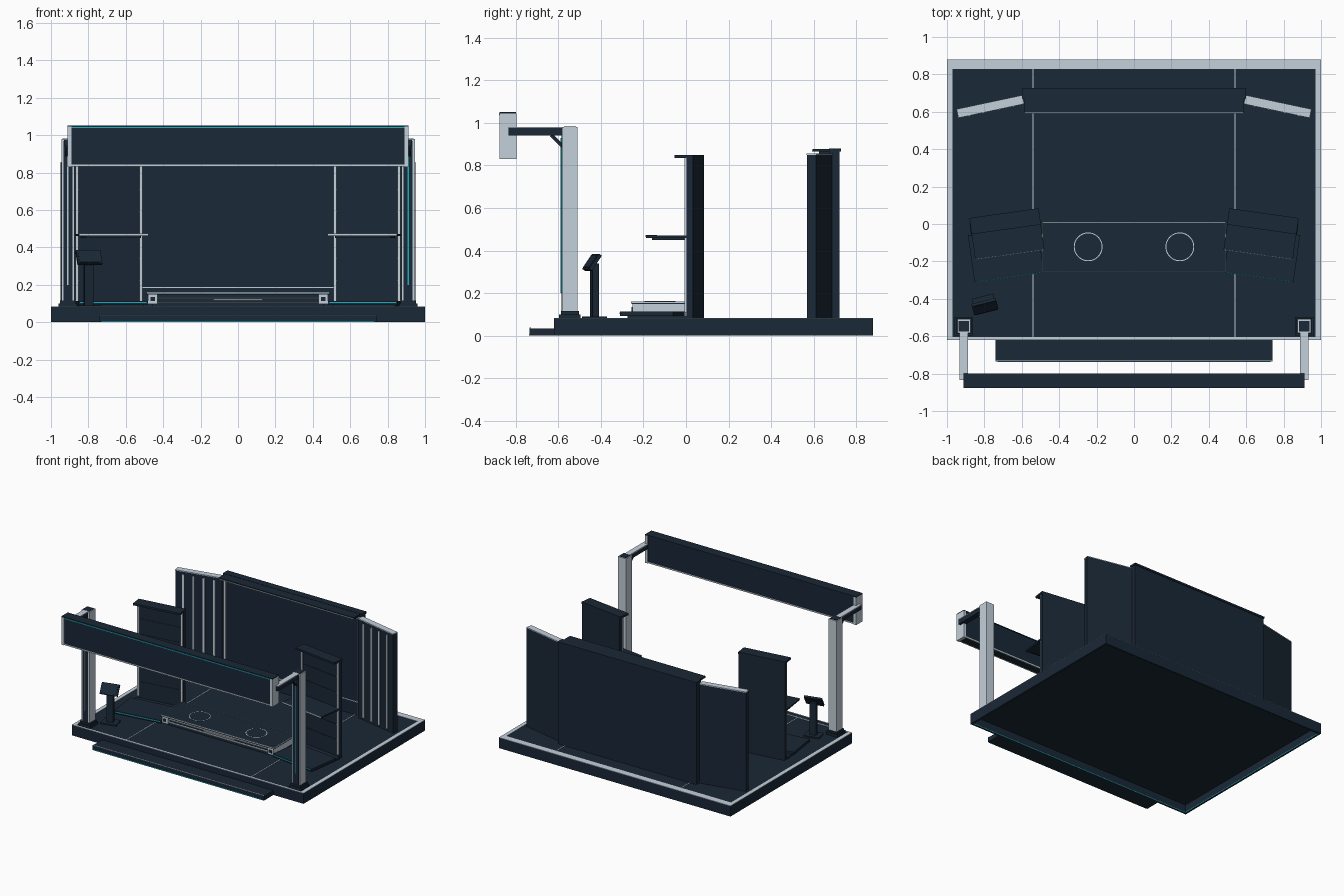
import bpy, bmesh, math
from mathutils import Matrix, Vector

cube = bpy.data.objects.get("Cube")
if cube:
    bpy.data.objects.remove(cube, do_unlink=True)


def material(name, *rgb):
    m = bpy.data.materials.new(name)
    m.use_nodes = True
    m.diffuse_color = (*rgb, 1)
    m.node_tree.nodes["Principled BSDF"].inputs["Base Color"].default_value = m.diffuse_color
    return m


NAVY = material("dark_navy", 0.01, 0.021, 0.037)
METAL = material("light_metal", 0.55, 0.63, 0.7)
CYAN = material("cyan_glow", 0.01, 0.45, 0.56)


def finish(bm, name, mat):
    me = bpy.data.meshes.new(name)
    bm.to_mesh(me)
    bm.free()
    me.materials.append(mat)
    ob = bpy.data.objects.new(name, me)
    bpy.context.collection.objects.link(ob)


def box(name, xs, ys, zs, mat, frame=Matrix()):
    """Box from three ranges, placed in an optional local frame."""
    lo, hi = (Vector(pick(r) for r in (xs, ys, zs)) for pick in (min, max))
    bm = bmesh.new()
    bmesh.ops.create_cube(bm, size=1, matrix=frame @ Matrix.Translation((lo + hi) / 2)
                          @ Matrix.Diagonal((*(hi - lo), 1)))
    finish(bm, name, mat)


def disc(name, x, y, z, radius, mat):
    bm = bmesh.new()
    bmesh.ops.create_cone(bm, cap_ends=True, segments=48, radius1=radius, radius2=radius,
                          depth=THIN, matrix=Matrix.Translation((x, y, z)))
    finish(bm, name, mat)


def turned(x, y, degrees, z=0, axis='Z'):
    return Matrix.Translation((x, y, z)) @ Matrix.Rotation(math.radians(degrees), 4, axis)


# Range helpers: mirrored about zero, around a centre, grown from a start
def wide(half):
    return (-half, half)


def mid(centre, size):
    return (centre - size / 2, centre + size / 2)


def grow(start, size):
    return (start, start + size)


THIN = 0.003
LINE = 0.006
EDGE = 0.015
TOP = 0.08
FRONT, BACK = -0.62, 0.88
SIDES = (-1, 1)

# Hollow platform: deck, skirts with glow strips below, rim trim
deck_base = TOP - EDGE
inside = 1 - EDGE
depth = (FRONT + EDGE, BACK - EDGE)
floor_trim = grow(TOP, THIN)
box("platform_deck", wide(1), (FRONT, BACK), (deck_base, TOP), NAVY)
for name, edge, inward in (("front", FRONT, EDGE), ("back", BACK, -EDGE)):
    box(name + "_skirt", wide(1), grow(edge, inward), (0, deck_base), NAVY)
    box(name + "_under_glow", wide(inside), mid(edge + inward, THIN), (0, LINE), CYAN)
for s in SIDES:
    box("side_skirt", grow(s, -s * EDGE), depth, (0, deck_base), NAVY)
    box("side_under_glow", mid(s * inside, THIN), depth, (0, LINE), CYAN)
    box("rim_side", grow(s, -s * 0.03), depth, floor_trim, METAL)
    box("floor_seam", mid(s * 0.54, LINE), depth, floor_trim, METAL)
box("rim_back", wide(1), (BACK - 0.05, BACK), floor_trim, METAL)
box("rim_front", wide(1), grow(FRONT, EDGE), floor_trim, METAL)

# Front step
step_front = -0.735
box("front_step", wide(0.74), (step_front, FRONT), (0, 0.035), NAVY)
box("step_nosing", wide(0.74), grow(step_front, LINE), grow(0.035, THIN), METAL)
box("step_glow", wide(0.73), grow(step_front, -THIN), (0, LINE), CYAN)

# Gantry posts, arms and braces
post_y = -0.546
for s, glow in zip(SIDES, (METAL, CYAN)):
    x = s * 0.91
    post_front = post_y - 0.037
    box("post_foot", mid(x, 0.1), mid(post_y, 0.1), grow(TOP, 0.02), NAVY)
    box("post_collar", mid(x, 0.085), mid(post_y, 0.085), grow(0.1, EDGE), NAVY)
    box("post", mid(x, 0.07), mid(post_y, 0.074), (0.11, 0.98), METAL)
    box("post_channel", mid(x, 0.048), grow(post_front, -THIN), (0.11, 0.97), NAVY)
    box("post_cap", mid(x, 0.056), mid(post_y, 0.056), grow(0.98, THIN), NAVY)
    box("post_light", mid(x, LINE), grow(post_front, -LINE), (0.2, 0.93), glow)
    box("arm", mid(x, 0.04), (-0.835, post_y), (0.942, 0.976), NAVY)
    box("arm_top", mid(x, 0.044), (-0.835, post_y), grow(0.976, LINE), METAL)
    brace = turned(x, -0.605, -45, 0.915, 'X')
    box("arm_brace", wide(0.012), wide(0.04), wide(0.008), NAVY, brace)

# Overhead fascia
fascia_y = -0.837
lip = 0.07
box("fascia", wide(0.89), mid(fascia_y, lip), (0.835, 1.045), NAVY)
box("fascia_cover", wide(0.912), mid(fascia_y, 0.078), grow(1.045, LINE), NAVY)
box("fascia_glow", wide(0.89), grow(fascia_y - lip / 2, -LINE), grow(1.038, LINE), CYAN)
for s in SIDES:
    box("fascia_lower_trim", wide(0.89), mid(fascia_y + s * lip / 2, LINE),
        grow(0.832, 0.01), METAL)
    box("fascia_end", (s * 0.89, s * 0.912), mid(fascia_y, TOP), (0.83, 1.045), METAL)

# Back wall with canopy lip
wall_y = 0.672
box("back_wall", wide(0.595), grow(wall_y, 0.05), (TOP, 0.873), NAVY)
box("wall_cap", wide(0.6), grow(wall_y, 0.056), grow(0.865, EDGE), NAVY)
box("wall_lip", wide(0.585), (0.595, wall_y), grow(0.865, 0.013), NAVY)
box("wall_lip_edge", wide(0.585), grow(0.595, -THIN), grow(0.865, LINE), METAL)
box("wall_lip_support", wide(0.57), (0.625, wall_y), grow(0.85, EDGE), NAVY)
for z in (0.185, 0.835):
    box("wall_line", wide(0.57), grow(wall_y, -THIN), mid(z, LINE), METAL)
for s in SIDES:
    box("wall_edge", mid(s * 0.58, 0.018), grow(wall_y, -0.012), (TOP, 0.85), METAL)

# Angled wings with vertical slats
for s in SIDES:
    f = turned(s * 0.768, 0.628, s * -12)
    box("wing", wide(0.18), wide(0.022), (TOP, 0.85), NAVY, f)
    box("wing_cap", wide(0.18), wide(0.024), grow(0.85, LINE), METAL, f)
    for i in range(4):
        box("wing_slat", mid(TOP * (i - 1.5), EDGE), grow(-0.022, -LINE), (0.1, 0.83), METAL, f)

# Side displays: panel, hood, shelf, plinth
for s in SIDES:
    f = turned(s * 0.695, 0.058, s * -8)
    face = -0.03
    shelf = -0.222
    plinth = -0.342
    box("display_panel", wide(0.183), (face, 0), (TOP, 0.835), NAVY, f)
    box("display_hood", wide(0.187), (-0.088, 0), grow(0.835, EDGE), NAVY, f)
    box("display_shelf", wide(0.187), (shelf, face), grow(0.46, 0.012), NAVY, f)
    box("shelf_edge", wide(0.187), grow(shelf, -THIN), grow(0.464, 0.01), METAL, f)
    box("shelf_bracket", wide(0.15), (-0.2, face), grow(0.45, 0.01), NAVY, f)
    box("display_base", mid(s * 0.02, 0.34), (-0.31, face), grow(TOP, EDGE), NAVY, f)
    box("display_plinth", mid(s * 0.02, 0.375), (plinth, -0.09), grow(0.093, 0.02), NAVY, f)
    box("plinth_glow", mid(s * 0.02, 0.36), grow(plinth, -THIN), grow(0.103, LINE), CYAN, f)
    for e in SIDES:
        box("display_edge", mid(e * 0.173, EDGE), grow(face, -0.01), (0.11, 0.835), METAL, f)
    for z in (0.22, 0.34, 0.59, 0.71):
        box("panel_batten", wide(0.165), grow(face, -THIN), grow(z, THIN), NAVY, f)

# Low central counter
counter_front, counter_back = -0.256, 0.008
rim_z = grow(0.154, LINE + 0.001)
box("counter_body", wide(0.46), (-0.225, -0.02), (TOP, 0.15), NAVY)
box("counter_top", wide(0.488), (counter_front, counter_back), grow(0.148, 0.012), NAVY)
for y in (counter_front, counter_back):
    box("counter_long_edge", wide(0.488), mid(y, THIN), rim_z, METAL)
for name, half, z in (("upper", 0.43, 0.126), ("center", 0.13, 0.117), ("lower", 0.43, 0.103)):
    box(name + "_counter_rail", wide(half), (-0.24, -0.225), grow(z, LINE), METAL)
for s in SIDES:
    box("counter_short_edge", mid(s * 0.488, THIN), (counter_front, counter_back), rim_z, METAL)
    box("counter_side_beam", (s * 0.43, s * 0.482), (-0.252, 0), (0.098, 0.148), METAL)
    box("beam_end_inlay", mid(s * 0.456, 0.024), grow(-0.252, -THIN), mid(0.123, 0.022), NAVY)
    disc("counter_ring", s * 0.245, -0.122, 0.16, 0.077, METAL)
    disc("counter_ring_inside", s * 0.245, -0.122, 0.161, 0.072, NAVY)

# Tablet kiosk
f = turned(-0.8, -0.43, 14)
box("kiosk_foot", wide(0.06), wide(0.045), grow(TOP, 0.01), NAVY, f)
box("kiosk_stem", wide(0.024), wide(EDGE), (TOP, 0.34), NAVY, f)
tilt = f @ turned(0, -0.012, 56, 0.345, 'X')
box("kiosk_head", wide(0.067), wide(0.043), wide(0.008), NAVY, tilt)
box("kiosk_screen", wide(0.058), wide(0.035), grow(0.008, THIN), NAVY, tilt)
